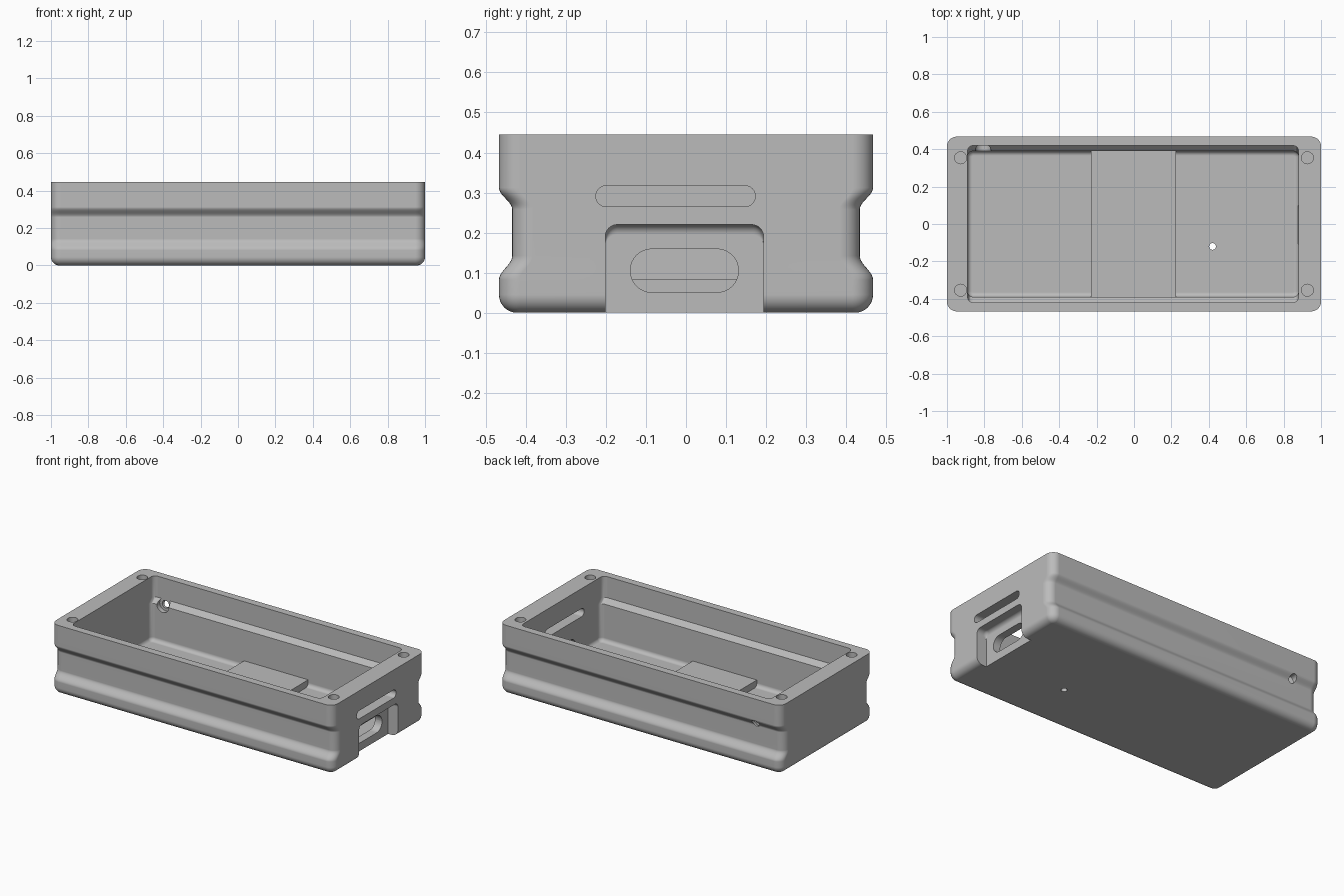
import bpy, bmesh
from math import sin, cos, pi, radians
from mathutils import Matrix, Vector

if "Cube" in bpy.data.objects:
    bpy.data.objects.remove(bpy.data.objects["Cube"], do_unlink=True)

grey = bpy.data.materials.new("plain grey")
grey.use_nodes = True
COLOUR = (0.5, 0.5, 0.5, 1)
grey.diffuse_color = COLOUR
grey.node_tree.nodes["Principled BSDF"].inputs["Base Color"].default_value = COLOUR


def rounded_rect(hx, hy, r, steps=8):
    """Outline of a rectangle with rounded corners."""
    pts = []
    for k, (sx, sy) in enumerate([(1, 1), (-1, 1), (-1, -1), (1, -1)]):
        for i in range(steps + 1):
            a = pi / 2 * (k + i / steps)
            pts.append((sx * (hx - r) + r * cos(a), sy * (hy - r) + r * sin(a)))
    return pts


def loft(name, rings, place=Matrix()):
    """Solid through stacked rounded rectangles (z, half x, half y, radius)."""
    bm = bmesh.new()
    loops = [[bm.verts.new((x, y, z)) for x, y in rounded_rect(hx, hy, r)]
             for z, hx, hy, r in rings]
    n = len(loops[0])
    for low, high in zip(loops, loops[1:]):
        for i in range(n):
            j = (i + 1) % n
            bm.faces.new((low[i], low[j], high[j], high[i]))
    bm.faces.new(loops[0][::-1])
    bm.faces.new(loops[-1])
    bmesh.ops.remove_doubles(bm, verts=bm.verts, dist=1e-5)
    bmesh.ops.recalc_face_normals(bm, faces=bm.faces)
    bm.transform(place)
    mesh = bpy.data.meshes.new(name)
    bm.to_mesh(mesh)
    bm.free()
    mesh.materials.append(grey)
    ob = bpy.data.objects.new(name, mesh)
    bpy.context.collection.objects.link(ob)
    return ob


def activate(ob):
    bpy.ops.object.select_all(action="DESELECT")
    ob.select_set(True)
    bpy.context.view_layer.objects.active = ob


def cut(ob, cutter):
    mod = ob.modifiers.new("cut", "BOOLEAN")
    mod.operation, mod.solver, mod.object = "DIFFERENCE", "EXACT", cutter
    activate(ob)
    bpy.ops.object.modifier_apply(modifier=mod.name)
    bpy.data.objects.remove(cutter, do_unlink=True)


def fillet(r, steps=8):
    """Height and inset pairs of a rounded bottom edge."""
    return [(r - r * cos(a), r - r * sin(a))
            for a in (pi / 2 * i / steps for i in range(steps + 1))]


def ease(z0, z1, y0, y1, steps=10):
    """Smooth step from one half width to another."""
    return [(z0 + (z1 - z0) * i / steps, y0 + (y1 - y0) * (1 - cos(pi * i / steps)) / 2)
            for i in range(steps + 1)]


def at(x, y, z, turn=Matrix()):
    return Matrix.Translation(Vector((x, y, z))) @ turn


ALONG_X = Matrix.Rotation(radians(90), 4, "Y")
ALONG_Y = Matrix.Rotation(radians(-90), 4, "X")
HEIGHT, WIDE, NARROW = 0.445, 0.467, 0.434

# Outer shell with rounded base and long grip grooves
rings = [(z, 1 - d, WIDE - d, 0.052 - d) for z, d in fillet(0.045)]
waist = ease(0.082, 0.142, WIDE, NARROW) + ease(0.258, 0.312, NARROW, WIDE)
rings += [(z, 1, y, 0.052) for z, y in waist + [(HEIGHT, WIDE)]]
body = loft("box_body", rings)

# Inner cavity with a sloped ledge along the walls
FLOOR = 0.04
rings = [(FLOOR + z, 0.885 - d, 0.39 - d, 0.03 - d) for z, d in fillet(0.025)]
rings += [(0.28, 0.885, 0.39, 0.03), (0.31, 0.885, 0.419, 0.03), (0.6, 0.885, 0.419, 0.03)]
cut(body, loft("cavity", rings, at(-0.005, 0, 0)))

# Port recess in the left end, rounded along its inner top edge
rings = [(z, 0.2 - d, 0.1975, 0.03) for z, d in fillet(0.025)] + [(0.3, 0.2, 0.1975, 0.03)]
cut(body, loft("recess", rings, at(0.93, -0.004, 0.02, ALONG_X)))

# Port opening and upper slot through the left end
for y, z, half_h, half_w in [(-0.004, 0.105, 0.054, 0.135), (-0.026, 0.291, 0.026, 0.199)]:
    slot = [(h, half_h, half_w, half_h - 0.0005) for h in (-0.15, 0.2)]
    cut(body, loft("slot", slot, at(0.95, y, z, ALONG_X)))


def drill(x, y, z, r, depth, turn=Matrix()):
    cut(body, loft("drill", [(h, r, r, r) for h in (0, depth)], at(x, y, z, turn)))


# Blind screw holes in the rim
for sx in (-1, 1):
    for sy in (-1, 1):
        drill(sx * 0.927, sy * 0.354, 0.25, 0.032, 0.3)

# Small hole in the floor, and the counterbored cable hole in the back wall
drill(0.42, -0.12, -0.1, 0.018, 0.3)
drill(-0.807, 0.3, 0.28, 0.042, 0.119, ALONG_Y)
drill(-0.807, 0.3, 0.28, 0.024, 0.3, ALONG_Y)

# Raised platform across the middle of the floor
platform = loft("floor_platform", [(z, 0.2275, 0.395, 0.001) for z in (0.03, 0.083)],
                at(-0.0025, 0, 0))

# Smooth rounds, crisp edges and flat large faces
for ob in (body, platform):
    activate(ob)
    bpy.ops.object.shade_smooth_by_angle(angle=radians(32))
    normals = ob.modifiers.new("flat faces", "WEIGHTED_NORMAL")
    normals.keep_sharp = True
